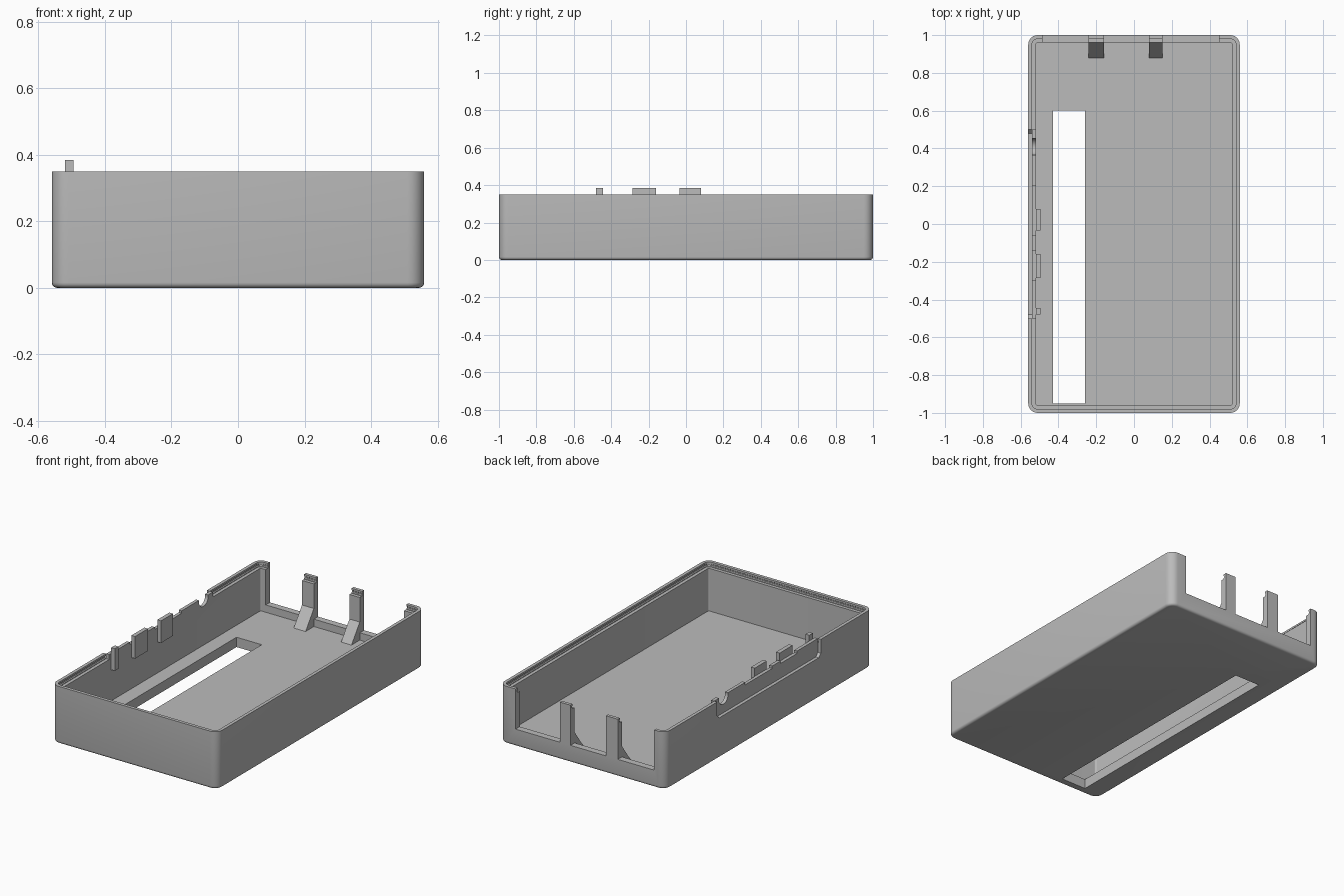
import bpy, bmesh
from math import sin, cos, pi

if "Cube" in bpy.data.objects:
    bpy.data.objects.remove(bpy.data.objects["Cube"])

grey = bpy.data.materials.new("plain_grey")
grey.use_nodes = True
grey.diffuse_color = (0.5, 0.5, 0.5, 1)
grey.node_tree.nodes["Principled BSDF"].inputs["Base Color"].default_value = (0.5, 0.5, 0.5, 1)

HX, HY, TOP = 0.56, 1.0, 0.35
WALL, LIP, FLOOR, LEDGE = 0.04, 0.02, 0.06, 0.32


def add_object(name, bm):
    bmesh.ops.recalc_face_normals(bm, faces=bm.faces)
    mesh = bpy.data.meshes.new(name)
    bm.to_mesh(mesh)
    bm.free()
    mesh.materials.append(grey)
    obj = bpy.data.objects.new(name, mesh)
    bpy.context.collection.objects.link(obj)
    return obj


def prism(name, profile, x0, x1):
    """Extrude a (y, z) profile along x."""
    bm = bmesh.new()
    face = bm.faces.new([bm.verts.new((x0, y, z)) for y, z in profile])
    new = bmesh.ops.extrude_face_region(bm, geom=[face])["geom"]
    bmesh.ops.translate(bm, vec=(x1 - x0, 0, 0),
                        verts=[v for v in new if isinstance(v, bmesh.types.BMVert)])
    return add_object(name, bm)


def box(name, x0, x1, y0, y1, z0, z1):
    return prism(name, [(y0, z0), (y1, z0), (y1, z1), (y0, z1)], x0, x1)


def cut(target, cutter):
    cutter.hide_render = True
    mod = target.modifiers.new("cut", 'BOOLEAN')
    mod.object, mod.operation, mod.solver = cutter, 'DIFFERENCE', 'EXACT'
    with bpy.context.temp_override(object=target, active_object=target):
        bpy.ops.object.modifier_apply(modifier=mod.name)
    bpy.data.objects.remove(cutter)


def ring(bm, inset, z, steps=6):
    """Rounded rectangle of vertices, inset from the outer outline."""
    r = max(0.05 - inset, 0.006)
    verts = []
    for k, (sx, sy) in enumerate([(1, 1), (-1, 1), (-1, -1), (1, -1)]):
        for i in range(steps + 1):
            a = (k + i / steps) * pi / 2
            verts.append(bm.verts.new((sx * (HX - inset - r) + r * cos(a),
                                       sy * (HY - inset - r) + r * sin(a), z)))
    return verts


# Tray: outer skin, stepped rim with snap groove, inner wall and floor
fillet = 0.016
levels = [(fillet * (1 - sin(i * pi / 8)), fillet * (1 - cos(i * pi / 8))) for i in range(5)]
levels += [(0, TOP), (LIP, TOP), (LIP, 0.339), (LIP - 0.005, 0.335), (LIP - 0.005, 0.328),
           (LIP, 0.324), (LIP, LEDGE), (WALL, LEDGE), (WALL, FLOOR)]
bm = bmesh.new()
rings = [ring(bm, *level) for level in levels]
for a, b in zip(rings, rings[1:]):
    for i in range(len(a)):
        j = (i + 1) % len(a)
        bm.faces.new((a[i], a[j], b[j], b[i]))
bm.faces.new(rings[0])
bm.faces.new(rings[-1])
tray = add_object("tray", bm)

# Long floor slot
cut(tray, box("slot_cutter", -0.43, -0.26, -0.95, 0.60, -0.1, 0.2))

# Back wall openings, leaving two upright clips
for x0, x1 in [(-0.485, -0.24), (-0.16, 0.08), (0.15, 0.45)]:
    cut(tray, box("opening_cutter", x0, x1, 0.93, 1.1, 0.105, 0.5))

# Outside recess of the right wall, with eased lower corners
cut(tray, prism("recess_cutter", [(-0.5, 0.5), (-0.5, 0.265), (-0.48, 0.245), (0.48, 0.245),
                                  (0.5, 0.265), (0.5, 0.5)], -0.7, -HX + LIP))

# Thin scalloped rim standing behind the recess
rim = prism("recess_rim", [(-0.5, LEDGE), (-0.5, TOP), (-0.3, TOP), (-0.3, 0.335), (-0.14, 0.335),
                           (-0.14, TOP), (-0.06, TOP), (-0.06, 0.335), (0.2, 0.335), (0.2, TOP),
                           (0.5, TOP), (0.5, LEDGE)], -HX + LIP, -HX + WALL)

# Round cable notch through the rim and wall
for part in (tray, rim):
    circle = [(0.41 + 0.045 * cos(i * pi / 12), 0.342 + 0.045 * sin(i * pi / 12)) for i in range(24)]
    cut(part, prism("notch_cutter", circle, -0.55, -0.5))

# Sloped braces at the foot of each clip
for i, (x0, x1) in enumerate([(-0.24, -0.16), (0.08, 0.15)]):
    prism(f"clip_brace_{i + 1}", [(0.88, FLOOR), (0.96, FLOOR), (0.96, 0.17)], x0, x1)

# Snap tabs on the inside of the right wall
for i, (y0, y1) in enumerate([(-0.48, -0.445), (-0.285, -0.16), (-0.035, 0.08)]):
    box(f"snap_tab_{i + 1}", -HX + WALL, -0.495, y0, y1, 0.25, 0.385)

# Smooth shading with crisp edges
bpy.ops.object.select_all(action='DESELECT')
tray.select_set(True)
rim.select_set(True)
bpy.context.view_layer.objects.active = tray
bpy.ops.object.shade_smooth_by_angle()
